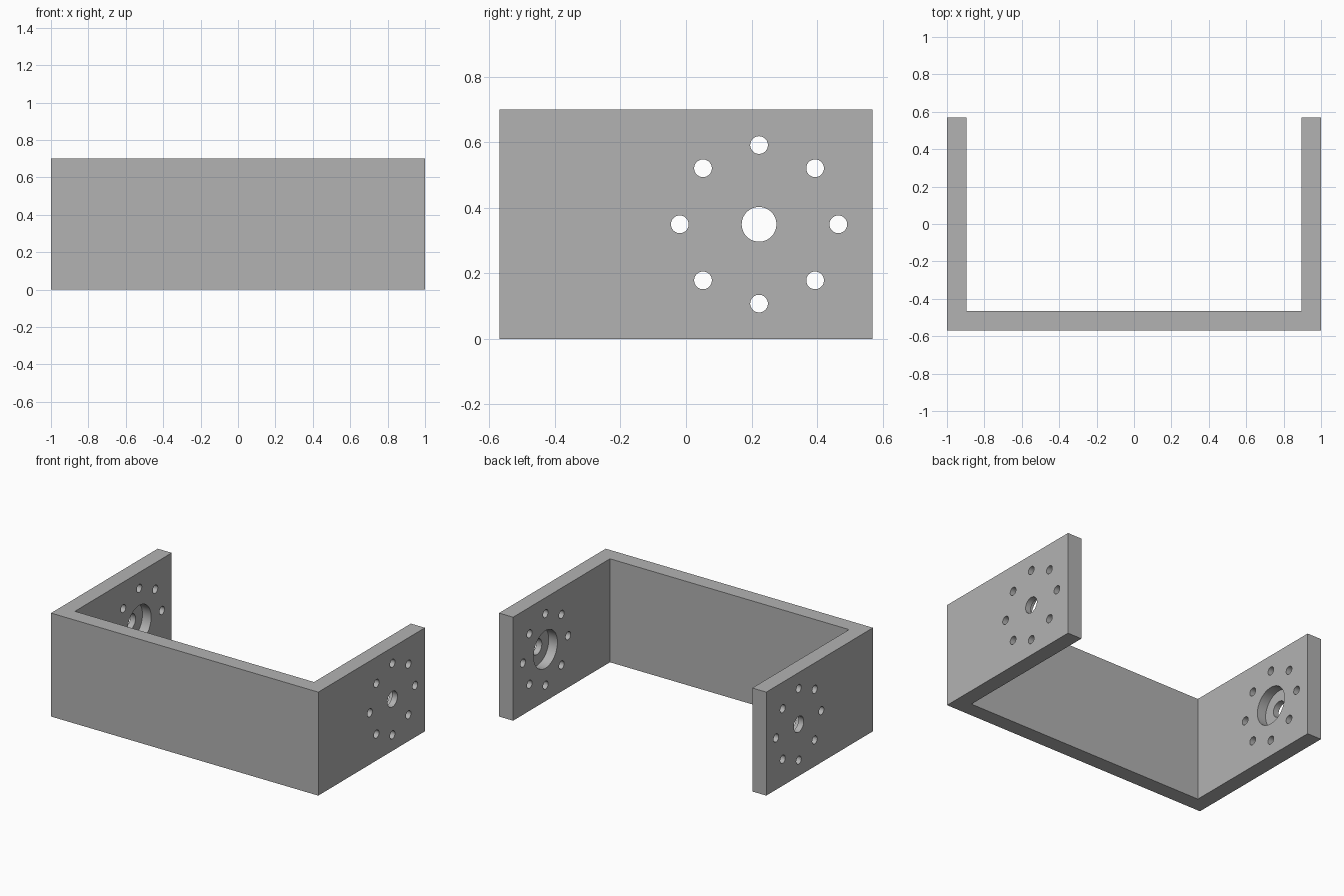
import bpy
import bmesh
from math import cos, sin, pi, radians
from mathutils import Matrix

if "Cube" in bpy.data.objects:
    bpy.data.objects.remove(bpy.data.objects["Cube"], do_unlink=True)

# Overall sizes
HALF_X, HALF_Y, HEIGHT, WALL = 1.0, 0.57, 0.7, 0.105
HOLE_Y, HOLE_Z = 0.223, HEIGHT / 2
BOLT_CIRCLE, BOLT_R, SHAFT_R = 0.242, 0.027, 0.053
RECESS_R, RECESS_DEPTH = 0.127, 0.065

grey = bpy.data.materials.new("plain grey")
grey.use_nodes = True
colour = (0.448, 0.448, 0.448, 1)
grey.diffuse_color = colour
grey.node_tree.nodes["Principled BSDF"].inputs["Base Color"].default_value = colour


def add_object(name, bm):
    bmesh.ops.recalc_face_normals(bm, faces=bm.faces)
    mesh = bpy.data.meshes.new(name)
    bm.to_mesh(mesh)
    bm.free()
    mesh.materials.append(grey)
    obj = bpy.data.objects.new(name, mesh)
    bpy.context.collection.objects.link(obj)
    return obj


def rods(name, specs, half_length):
    """Cylinders along x, given as (y, z, radius)."""
    bm = bmesh.new()
    for y, z, r in specs:
        place = Matrix.Translation((0, y, z)) @ Matrix.Rotation(pi / 2, 4, "Y")
        bmesh.ops.create_cone(bm, cap_ends=True, segments=48, radius1=r, radius2=r,
                              depth=2 * half_length, matrix=place)
    obj = add_object(name, bm)
    obj.hide_render = True
    return obj


# U-shaped bracket, open at the back
inner_x, inner_y = HALF_X - WALL, -HALF_Y + WALL
half = [(HALF_X, -HALF_Y), (HALF_X, HALF_Y), (inner_x, HALF_Y), (inner_x, inner_y)]
outline = half + [(-x, y) for x, y in reversed(half)]
bm = bmesh.new()
base = bm.faces.new([bm.verts.new((x, y, 0)) for x, y in outline])
top = bmesh.ops.extrude_face_region(bm, geom=[base])["geom"]
bmesh.ops.translate(bm, vec=(0, 0, HEIGHT),
                    verts=[v for v in top if isinstance(v, bmesh.types.BMVert)])
bracket = add_object("bracket", bm)

# Shaft hole with a ring of eight bolt holes through both arms
holes = [(HOLE_Y, HOLE_Z, SHAFT_R)]
for i in range(8):
    a = i * pi / 4
    holes.append((HOLE_Y + BOLT_CIRCLE * cos(a), HOLE_Z + BOLT_CIRCLE * sin(a), BOLT_R))

# Round recesses on the inner faces, then the through holes
cutters = [
    rods("recess_cutter", [(HOLE_Y, HOLE_Z, RECESS_R)], inner_x + RECESS_DEPTH),
    rods("hole_cutter", holes, HALF_X + 0.1),
]
bpy.context.view_layer.objects.active = bracket
for cutter in cutters:
    mod = bracket.modifiers.new(cutter.name, "BOOLEAN")
    mod.operation = "DIFFERENCE"
    mod.solver = "EXACT"
    mod.object = cutter
    bpy.ops.object.modifier_apply(modifier=mod.name)
    bpy.data.objects.remove(cutter, do_unlink=True)

# Smooth hole walls, crisp edges
bpy.ops.object.select_all(action="DESELECT")
bracket.select_set(True)
bpy.ops.object.shade_smooth_by_angle(angle=radians(30))
